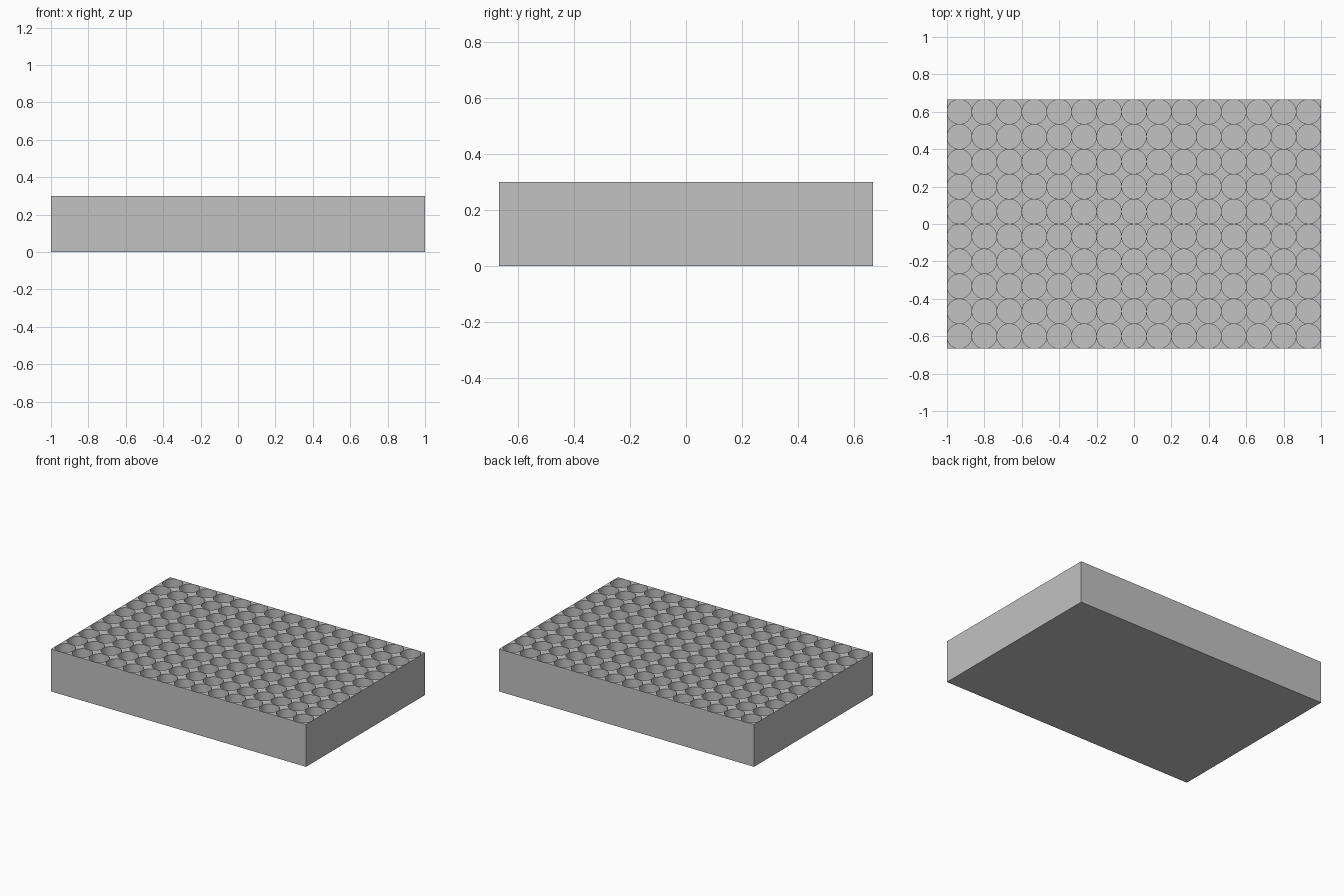
import bpy
import bmesh
import math

if "Cube" in bpy.data.objects:
    bpy.data.objects.remove(bpy.data.objects["Cube"], do_unlink=True)

COLS, ROWS = 15, 10
PITCH = 2 / COLS
HALF = PITCH / 2
RADIUS = HALF * 0.985
HEIGHT, FLOOR = 0.3, 0.04
SIDES = 48

grey = bpy.data.materials.new("plain grey")
grey.use_nodes = True
colour = (0.54, 0.54, 0.54, 1)
grey.diffuse_color = colour
grey.node_tree.nodes["Principled BSDF"].inputs["Base Color"].default_value = colour

bm = bmesh.new()


def add_cell(cx, cy):
    """One square of the top with a round blind hole in it."""
    rim, square, base = [], [], []
    for i in range(SIDES):
        a = math.tau * i / SIDES
        c, s = math.cos(a), math.sin(a)
        k = HALF / max(abs(c), abs(s))
        square.append(bm.verts.new((cx + k * c, cy + k * s, HEIGHT)))
        rim.append(bm.verts.new((cx + RADIUS * c, cy + RADIUS * s, HEIGHT)))
        base.append(bm.verts.new((cx + RADIUS * c, cy + RADIUS * s, FLOOR)))
    for i in range(SIDES):
        j = (i + 1) % SIDES
        bm.faces.new((square[i], square[j], rim[j], rim[i]))
        bm.faces.new((rim[i], rim[j], base[j], base[i]))
    bm.faces.new(base)


# Grid of holes
for col in range(COLS):
    for row in range(ROWS):
        add_cell((col + 0.5 - COLS / 2) * PITCH, (row + 0.5 - ROWS / 2) * PITCH)
bmesh.ops.remove_doubles(bm, verts=bm.verts, dist=0.0001)

# Outer walls and underside
edges = [e for e in bm.edges if e.is_boundary]
walls = bmesh.ops.extrude_edge_only(bm, edges=edges)["geom"]
for v in walls:
    if isinstance(v, bmesh.types.BMVert):
        v.co.z = 0
bmesh.ops.holes_fill(bm, edges=[e for e in bm.edges if e.is_boundary], sides=0)
bmesh.ops.recalc_face_normals(bm, faces=bm.faces)

mesh = bpy.data.meshes.new("holder_tray")
bm.to_mesh(mesh)
bm.free()
mesh.materials.append(grey)
tray = bpy.data.objects.new("holder_tray", mesh)
bpy.context.collection.objects.link(tray)

bpy.ops.object.select_all(action="DESELECT")
tray.select_set(True)
bpy.context.view_layer.objects.active = tray
bpy.ops.object.shade_smooth_by_angle(angle=math.radians(30))
